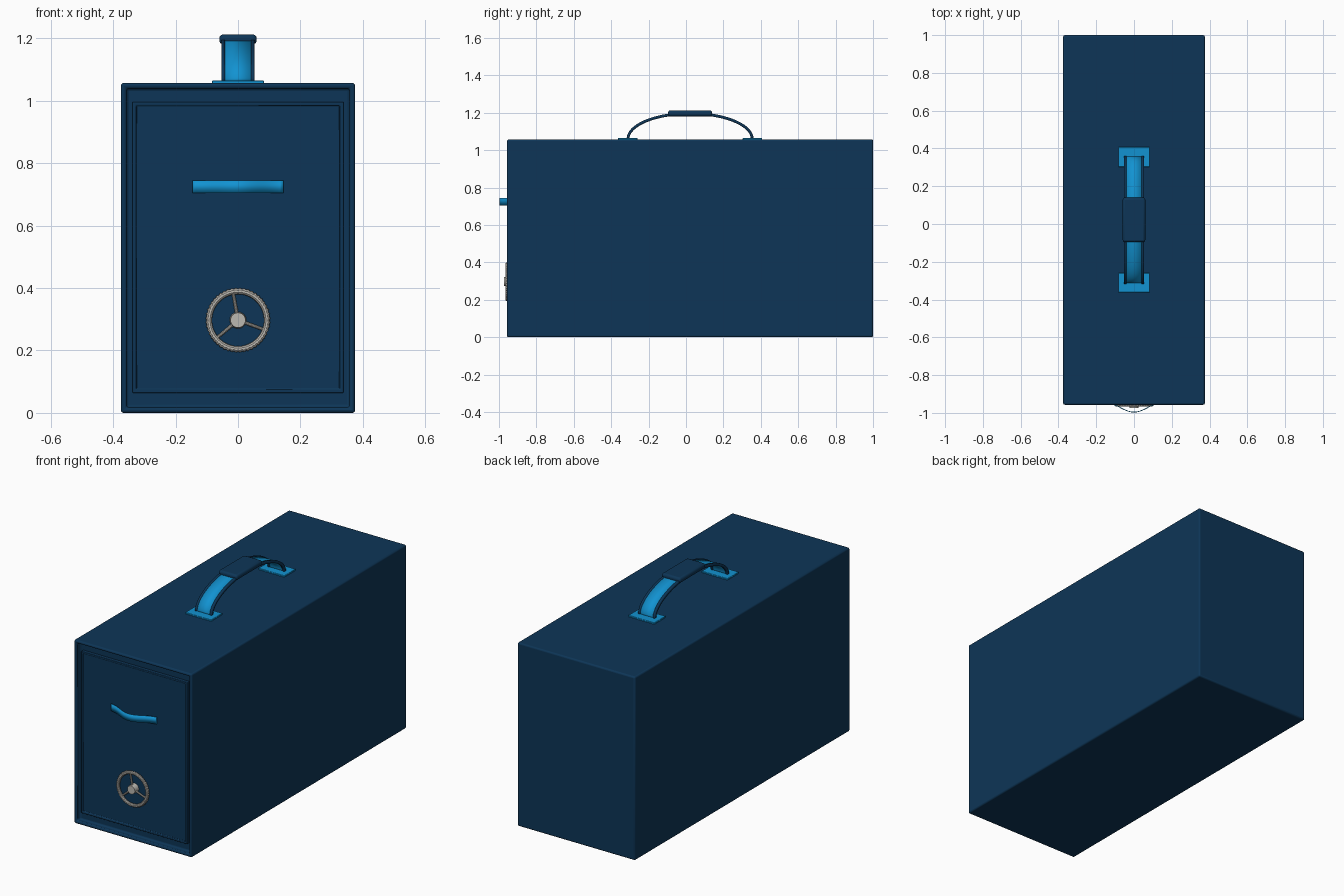
import bpy, bmesh
from math import sin, cos, pi, radians
from mathutils import Matrix, Vector

cube = bpy.data.objects.get("Cube")
if cube:
    bpy.data.objects.remove(cube)


def material(name, rgb, rough=0.6):
    m = bpy.data.materials.new(name)
    m.use_nodes = True
    col = (*rgb, 1)
    m.diffuse_color = col
    bsdf = m.node_tree.nodes["Principled BSDF"]
    bsdf.inputs["Base Color"].default_value = col
    bsdf.inputs["Roughness"].default_value = rough
    return m


NAVY = material("navy blue", (0.004, 0.036, 0.095))
SKY = material("bright blue", (0.006, 0.29, 0.64))
STEEL = material("pale steel", (0.5, 0.48, 0.44))


def make(name, bm, mat, bevel=0, segments=3):
    bmesh.ops.recalc_face_normals(bm, faces=bm.faces)
    me = bpy.data.meshes.new(name)
    bm.to_mesh(me)
    bm.free()
    ob = bpy.data.objects.new(name, me)
    bpy.context.collection.objects.link(ob)
    me.materials.append(mat)
    if bevel:
        mod = ob.modifiers.new("soft edges", 'BEVEL')
        mod.width, mod.segments = bevel, segments
    return smooth(ob)


def smooth(ob):
    bpy.ops.object.select_all(action='DESELECT')
    ob.select_set(True)
    bpy.context.view_layer.objects.active = ob
    bpy.ops.object.shade_smooth_by_angle(angle=radians(35))
    return ob


def box_mesh(lo, hi):
    lo, hi = Vector(lo), Vector(hi)
    bm = bmesh.new()
    bmesh.ops.create_cube(bm, size=1)
    for v in bm.verts:
        v.co = Vector(a + (b - a) * (c + 0.5) for a, b, c in zip(lo, hi, v.co))
    return bm


def sink_front(bm, inset, depth):
    """Inset the face turned to the front and push it inwards."""
    front = min(bm.faces, key=lambda f: f.calc_center_median().y)
    bmesh.ops.inset_region(bm, faces=[front], thickness=inset)
    for v in front.verts:
        v.co.y += 0
    new = bmesh.ops.extrude_discrete_faces(bm, faces=[front])["faces"][0]
    for v in new.verts:
        v.co.y += depth


def ribbon(name, path, across, thickness, mat):
    """Flat band along a path, spread over the across vector."""
    bm = bmesh.new()
    across = Vector(across)
    rows = [[bm.verts.new(Vector(p) + s * across) for s in (-1, 1)] for p in path]
    for a, b in zip(rows, rows[1:]):
        bm.faces.new((a[0], a[1], b[1], b[0]))
    ob = make(name, bm, mat)
    mod = ob.modifiers.new("thickness", 'SOLIDIFY')
    mod.thickness, mod.offset = thickness, 0
    return ob


# Case with a recessed front opening
bm = box_mesh((-0.375, -0.957, 0), (0.375, 1, 1.057))
sink_front(bm, 0.025, 0.03)
make("case", bm, NAVY, 0.009)

# Door with a raised border
bm = box_mesh((-0.338, -0.946, 0.064), (0.338, -0.92, 0.996))
sink_front(bm, 0.017, 0.006)
make("door", bm, NAVY, 0.003, 2)

# Bowed pull strip on the door
steps = 28
pull = [(0.145 * t, -0.948 - 0.024 * (1 + cos(pi * t)), 0.725)
        for t in (2 * i / steps - 1 for i in range(steps + 1))]
ribbon("door_pull", pull, (0, 0, 0.02), 0.004, SKY)

# Hand wheel: knurled rim, hub and three spokes
HUB = Vector((0, -0.957, 0.297))
MINOR = 10
bpy.ops.mesh.primitive_torus_add(major_segments=96, minor_segments=MINOR,
                                 major_radius=0.092, minor_radius=0.009,
                                 location=HUB, rotation=(pi / 2, 0, 0))
rim = bpy.context.object
rim.name = "wheel_rim"
rim.data.materials.append(STEEL)
for v in rim.data.vertices:
    if (v.index // MINOR) % 2 and v.co.xy.length > 0.092:
        v.co.xy *= 1.03
smooth(rim)


def rod(name, a, b, r1, r2, sides, mat):
    a, b = Vector(a), Vector(b)
    bm = bmesh.new()
    turn = (b - a).to_track_quat('Z', 'Y').to_matrix().to_4x4()
    bmesh.ops.create_cone(bm, cap_ends=True, segments=sides, radius1=r1, radius2=r2,
                          depth=(b - a).length,
                          matrix=Matrix.Translation((a + b) / 2) @ turn)
    return make(name, bm, mat)


rod("wheel_hub", HUB + Vector((0, 0.02, 0)), HUB - Vector((0, 0.016, 0)),
    0.027, 0.024, 24, STEEL)
for i in range(3):
    a = radians(100 + 120 * i)
    rod(f"wheel_spoke_{i + 1}", HUB, HUB + 0.09 * Vector((cos(a), 0, sin(a))),
        0.006, 0.005, 10, STEEL)

# Carrying handle: arched strap, dark edging, grip and foot plates
MID = 0.022
arch = [(MID - 0.332 * cos(pi * i / 40), 1.06 + 0.136 * sin(pi * i / 40))
        for i in range(41)]
ribbon("handle_strap", [(0, y, z) for y, z in arch], (0.044, 0, 0), 0.008, SKY)
for side, s in (("right", -1), ("left", 1)):
    ribbon(f"handle_edge_{side}", [(s * 0.047, y, z) for y, z in arch],
           (0.006, 0, 0), 0.015, NAVY)

bm = box_mesh((-0.06, MID - 0.118, 1.181), (0.06, MID + 0.118, 1.212))
make("handle_grip", bm, NAVY, 0.012)

for end, s in (("front", -1), ("back", 1)):
    y = MID + s * 0.333
    bm = box_mesh((-0.083, y - 0.052, 1.05), (0.083, y + 0.052, 1.065))
    make(f"handle_foot_{end}", bm, SKY, 0.002, 1)
